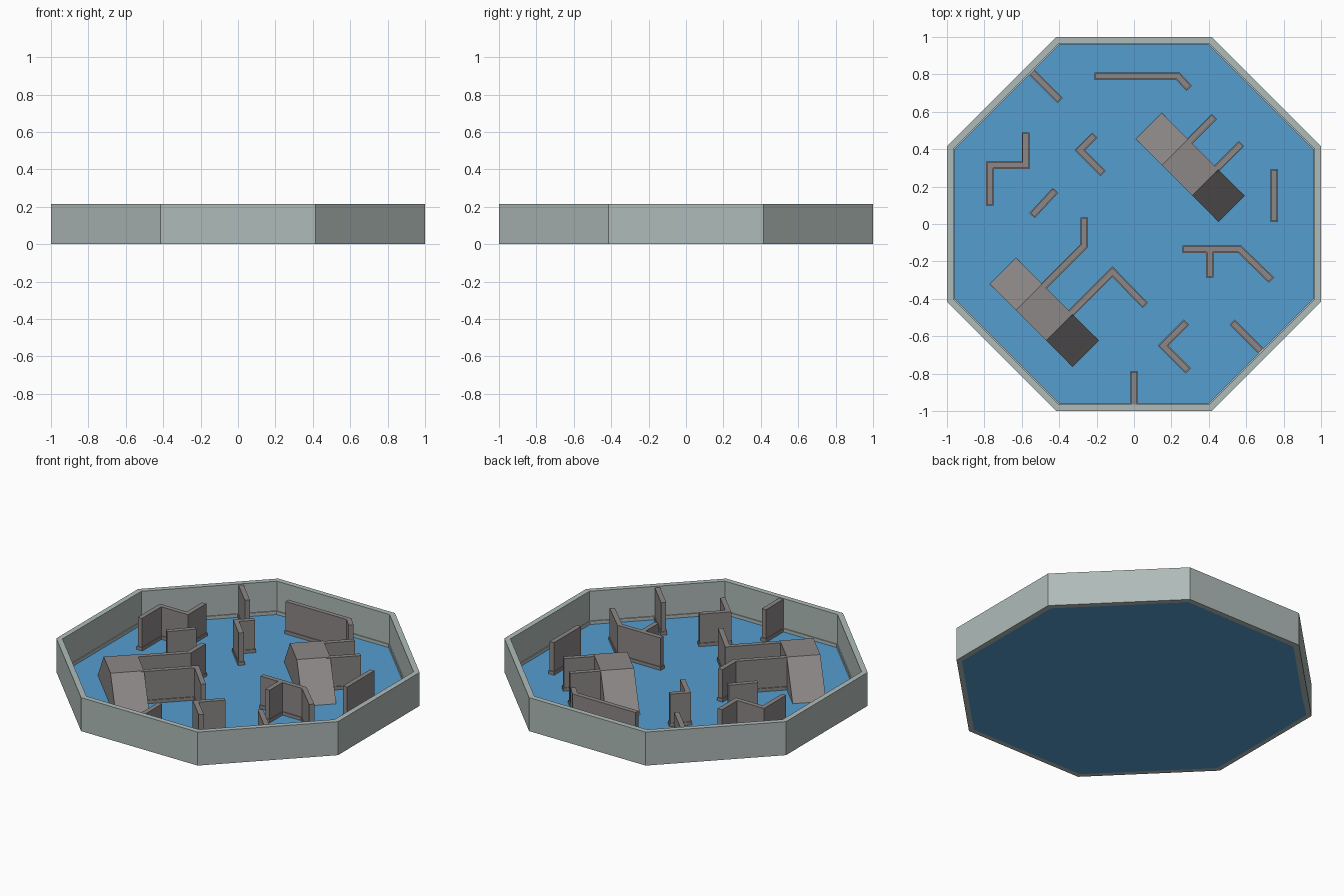
import bpy, bmesh, math
from mathutils import Vector

if "Cube" in bpy.data.objects:
    bpy.data.objects.remove(bpy.data.objects["Cube"])

HEIGHT = 0.213
BASE_HEIGHT = 0.025


def make_material(name, rgb):
    mat = bpy.data.materials.new(name)
    mat.use_nodes = True
    color = (*rgb, 1.0)
    mat.diffuse_color = color
    mat.node_tree.nodes["Principled BSDF"].inputs["Base Color"].default_value = color
    return mat


PALE = make_material("pale grey green", (0.43, 0.50, 0.485))
BLUE = make_material("floor blue", (0.09, 0.34, 0.63))
GREY = make_material("warm grey", (0.26, 0.245, 0.24))


def finish(bm, name, mat):
    bmesh.ops.recalc_face_normals(bm, faces=bm.faces)
    mesh = bpy.data.meshes.new(name)
    bm.to_mesh(mesh)
    bm.free()
    mesh.materials.append(mat)
    obj = bpy.data.objects.new(name, mesh)
    bpy.context.collection.objects.link(obj)
    return obj


def add_prism(bm, outline, low, high):
    face = bm.faces.new([bm.verts.new((x, y, low)) for x, y in outline])
    moved = bmesh.ops.extrude_face_region(bm, geom=[face], use_keep_orig=True)
    verts = [v for v in moved["geom"] if isinstance(v, bmesh.types.BMVert)]
    bmesh.ops.translate(bm, verts=verts, vec=(0, 0, high - low))


def octagon(apothem):
    radius = apothem / math.cos(math.pi / 8)
    angles = [(k + 0.5) * math.pi / 4 for k in range(8)]
    return [(radius * math.cos(a), radius * math.sin(a)) for a in angles]


def octagon_ring(name, outer, inner, low, high, mat):
    bm = bmesh.new()
    loops = [[bm.verts.new((x, y, z)) for x, y in octagon(a)]
             for a, z in ((outer, low), (outer, high), (inner, high), (inner, low))]
    for i in range(4):
        a, b = loops[i], loops[(i + 1) % 4]
        for k in range(8):
            n = (k + 1) % 8
            bm.faces.new((a[k], a[n], b[n], b[k]))
    return finish(bm, name, mat)


def strip_outline(path, half, extend):
    """Mitred outline of a path widened to both sides."""
    pts = [Vector(p) for p in path]
    dirs = [(b - a).normalized() for a, b in zip(pts, pts[1:])]
    pts[0] -= dirs[0] * extend
    pts[-1] += dirs[-1] * extend
    left, right = [], []
    for i, p in enumerate(pts):
        before, after = dirs[max(i - 1, 0)], dirs[min(i, len(dirs) - 1)]
        n1, n2 = Vector((-before.y, before.x)), Vector((-after.y, after.x))
        miter = (n1 + n2).normalized()
        offset = miter * (half / miter.dot(n1))
        left.append(p + offset)
        right.append(p - offset)
    return left + right[::-1]


def partition(name, path):
    # Slim panel standing on a slightly wider footing
    bm = bmesh.new()
    add_prism(bm, strip_outline(path, 0.02, 0), 0.001, BASE_HEIGHT)
    add_prism(bm, strip_outline(path, 0.015, -0.005), BASE_HEIGHT, HEIGHT - 0.003)
    finish(bm, name, GREY)


def ramp(name, center):
    # Flat-topped bridge with a slope at each end
    bm = bmesh.new()
    profile = [(-0.313, 0.004), (-0.115, HEIGHT), (0.115, HEIGHT), (0.313, 0.004)]
    near = [bm.verts.new((x, -0.099, z)) for x, z in profile]
    far = [bm.verts.new((x, 0.099, z)) for x, z in profile]
    bm.faces.new(near)
    bm.faces.new(far[::-1])
    for i in range(4):
        n = (i + 1) % 4
        bm.faces.new((near[i], near[n], far[n], far[i]))
    obj = finish(bm, name, GREY)
    obj.location = (*center, 0)
    obj.rotation_euler.z = -math.pi / 4


# Arena shell
floor = bmesh.new()
add_prism(floor, octagon(0.97), 0, 0.004)
finish(floor, "floor", BLUE)
octagon_ring("outer_wall", 1.0, 0.966, 0, HEIGHT + 0.002, PALE)
octagon_ring("outer_wall_footing", 0.97, 0.96, 0.001, BASE_HEIGHT, PALE)

# Bridges
ramp("back_left_ramp", (0.30, 0.303))
ramp("front_right_ramp", (-0.48, -0.472))

# Free-standing and attached partitions
partitions = {
    "back_corner_partition": [(-.55, .815), (-.395, .66)],
    "back_long_partition": [(-.21, .79), (.235, .79), (.295, .725)],
    "right_zigzag_partition": [(-.58, .49), (-.58, .315), (-.77, .315), (-.77, .1)],
    "back_chevron_partition": [(-.21, .475), (-.29, .395), (-.165, .27)],
    "right_short_partition": [(-.545, .045), (-.42, .18)],
    "ramp_bent_partition": [(-.265, .035), (-.265, -.115), (-.49, -.34)],
    "ramp_angled_partition": [(-.35, -.49), (-.115, -.255), (.06, -.435)],
    "ramp_upper_partition": [(.43, .575), (.285, .43)],
    "ramp_lower_partition": [(.575, .43), (.425, .28)],
    "left_straight_partition": [(.75, .295), (.75, .01)],
    "left_bent_partition": [(.26, -.135), (.565, -.135), (.735, -.3)],
    "left_stub_partition": [(.405, -.14), (.405, -.285)],
    "front_chevron_partition": [(.28, -.525), (.155, -.65), (.29, -.785)],
    "front_corner_partition": [(.525, -.525), (.68, -.68)],
    "front_stub_partition": [(0, -.785), (0, -.975)],
}
for part, path in partitions.items():
    partition(part, path)
